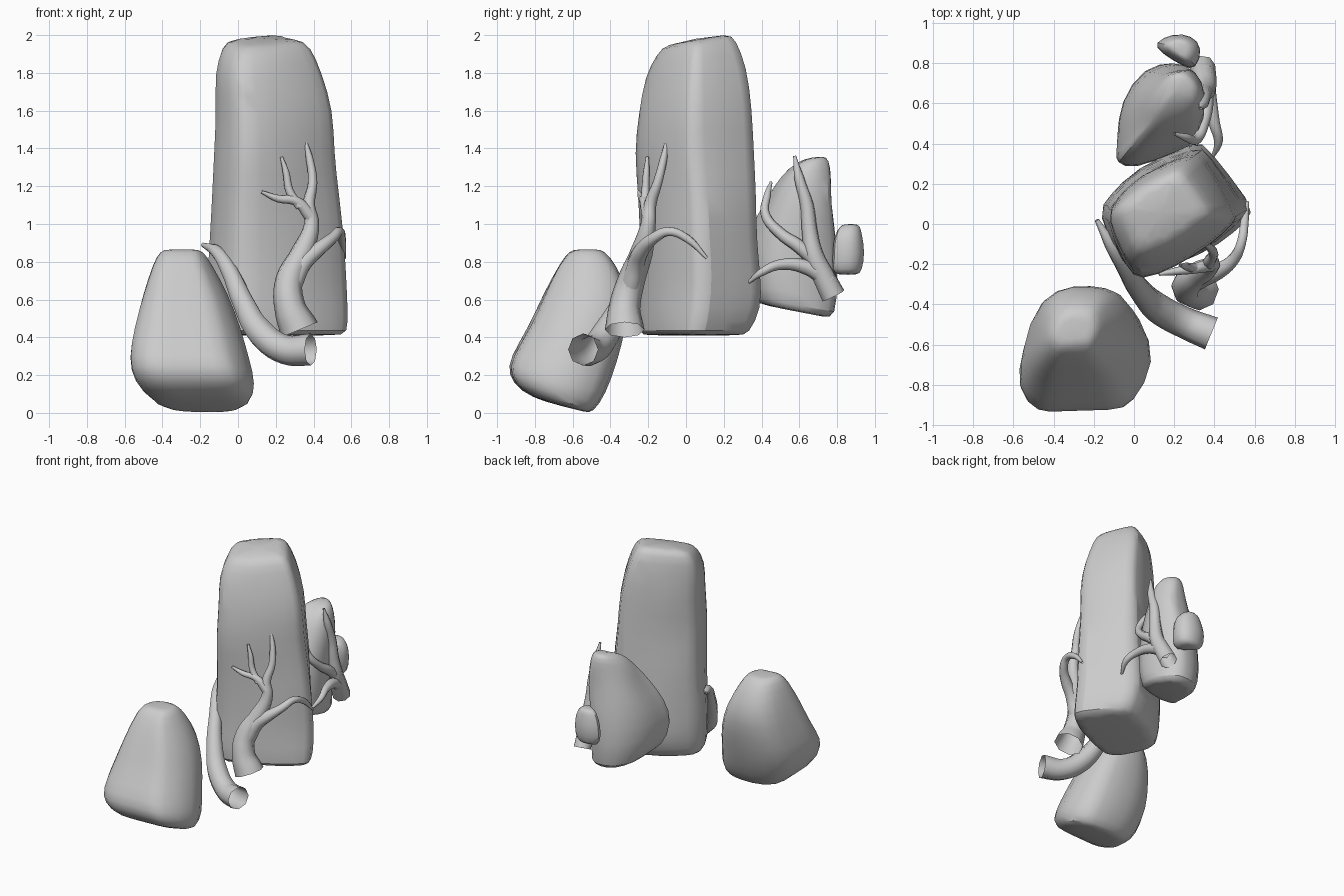
import bpy, bmesh, random
random.seed(4)


def finish(ob):
    bpy.ops.object.select_all(action='DESELECT')
    ob.select_set(True)
    bpy.context.view_layer.objects.active = ob


def rock(name, outline, levels, rough=0.01):
    """Loft a plan outline through levels (z, xmin, xmax, ymin, ymax, slope in y)."""
    n = len(outline)
    xs, ys = [p[0] for p in outline], [p[1] for p in outline]
    unit = [((x - min(xs)) / (max(xs) - min(xs)), (y - min(ys)) / (max(ys) - min(ys)))
            for x, y in outline]
    # push corners out to offset the shrinkage of the subdivision
    unit = [tuple(unit[i][k] * 1.36 - 0.18 * (unit[i - 1][k] + unit[(i + 1) % n][k])
                  for k in (0, 1)) for i in range(n)]
    bm = bmesh.new()
    rings = []
    for z, x0, x1, y0, y1, slope in levels:
        ring = []
        for u, v in unit:
            j = [random.uniform(-rough, rough) for _ in range(2)]
            ring.append(bm.verts.new((x0 + u * (x1 - x0) + j[0], y0 + v * (y1 - y0) + j[1],
                                      z + slope * (v - 0.5) * (y1 - y0))))
        rings.append(ring)
    for a, b in zip(rings, rings[1:]):
        for i in range(n):
            bm.faces.new((a[i], a[(i + 1) % n], b[(i + 1) % n], b[i]))
    bm.faces.new(rings[0])
    bm.faces.new(rings[-1])
    bmesh.ops.recalc_face_normals(bm, faces=bm.faces)
    me = bpy.data.meshes.new(name)
    bm.to_mesh(me)
    bm.free()
    ob = bpy.data.objects.new(name, me)
    bpy.context.collection.objects.link(ob)
    soften = ob.modifiers.new("soften", 'SUBSURF')
    soften.levels = soften.render_levels = 1
    finish(ob)
    bpy.ops.object.shade_smooth_by_angle(angle=1.2)


def root(name, *branches):
    """Open tapered tubes through (x, y, z, radius) points."""
    cu = bpy.data.curves.new(name, 'CURVE')
    cu.dimensions = '3D'
    cu.bevel_depth = 1
    cu.bevel_resolution = 2
    cu.resolution_u = 5
    for pts in branches:
        sp = cu.splines.new('BEZIER')
        sp.bezier_points.add(len(pts) - 1)
        for bp, (x, y, z, r) in zip(sp.bezier_points, pts):
            bp.co = (x, y, z)
            bp.radius = r
            bp.handle_left_type = bp.handle_right_type = 'AUTO'
    ob = bpy.data.objects.new(name, cu)
    bpy.context.collection.objects.link(ob)
    finish(ob)
    bpy.ops.object.convert(target='MESH')
    bpy.ops.object.shade_smooth()


# Tall central pillar
rock("tall_rock",
     [(-.17, .03), (-.12, .13), (.02, .26), (.3, .38), (.38, .34), (.56, .1),
      (.55, .02), (.41, -.11), (.22, -.21), (.03, -.27), (-.07, -.2)],
     [(.41, -.10, .52, -.21, .29, 0), (.415, -.15, .56, -.25, .335, 0),
      (.55, -.16, .56, -.255, .40, 0), (.72, -.16, .55, -.25, .39, 0),
      (.92, -.15, .545, -.235, .38, 0), (1.15, -.13, .53, -.245, .37, 0),
      (1.38, -.125, .49, -.28, .355, 0), (1.6, -.125, .485, -.25, .345, .05),
      (1.81, -.125, .42, -.21, .315, .1), (1.94, -.09, .37, -.15, .26, .18),
      (1.984, -.04, .32, -.10, .22, .18)], .013)

# Leaning boulder at the front left
rock("front_boulder",
     [(-.58, -.8), (-.55, -.6), (-.48, -.38), (-.28, -.3), (-.07, -.32), (.02, -.39),
      (.09, -.62), (-.02, -.87), (-.12, -.92), (-.35, -.93), (-.48, -.92)],
     [(.03, -.34, -.02, -.74, -.54, -.25), (.055, -.47, .075, -.87, -.49, -.3),
      (.15, -.56, .105, -.945, -.43, -.2), (.28, -.585, .07, -.93, -.37, -.05),
      (.45, -.55, .025, -.83, -.32, 0), (.63, -.50, -.05, -.75, -.305, 0),
      (.79, -.45, -.13, -.67, -.375, 0), (.86, -.41, -.18, -.61, -.44, 0),
      (.865, -.37, -.23, -.57, -.48, 0)])

# Rock behind the pillar
rock("back_rock",
     [(-.1, .34), (-.09, .44), (-.06, .6), (.05, .76), (.2, .79), (.28, .76),
      (.36, .6), (.33, .4), (.2, .34), (0, .27), (-.09, .29)],
     [(.54, .0, .30, .40, .74, -.2), (.55, -.05, .34, .33, .78, -.2),
      (.72, -.095, .355, .275, .785, -.1), (.93, -.06, .36, .31, .78, 0),
      (1.1, .01, .355, .40, .77, .05), (1.23, .07, .34, .46, .77, .15),
      (1.32, .12, .32, .54, .76, .2), (1.355, .17, .29, .63, .735, .1)], .018)

# Small stone at the very back
rock("small_stone",
     [(.11, .9), (.19, .94), (.28, .93), (.33, .87), (.3, .78), (.24, .79), (.14, .85)],
     [(.73, .16, .28, .80, .91, 0), (.75, .125, .325, .78, .93, 0),
      (.85, .11, .335, .78, .945, 0), (.94, .13, .325, .79, .93, 0),
      (.99, .16, .29, .82, .92, 0), (1.0, .19, .26, .84, .90, 0)], .003)

# Low root curling between boulder and pillar
root("low_root",
     [(.385, -.545, .335, .085), (.25, -.49, .335, .078), (.12, -.42, .425, .075),
      (.03, -.33, .58, .06), (-.04, -.22, .74, .047), (-.11, -.11, .85, .035),
      (-.185, .02, .89, .012)])

# Branching root climbing the pillar
root("climbing_root",
     [(.325, -.325, .44, .105), (.275, -.325, .56, .083), (.27, -.29, .70, .073),
      (.34, -.235, .85, .06), (.39, -.2, 1.0, .04), (.375, -.19, 1.1, .033),
      (.395, -.15, 1.22, .025), (.38, -.12, 1.34, .02), (.352, -.1, 1.45, .008)],
     [(.385, -.2, 1.04, .036), (.31, -.22, 1.12, .026), (.21, -.235, 1.135, .02),
      (.125, -.25, 1.17, .008)],
     [(.33, -.22, 1.09, .024), (.275, -.215, 1.17, .022), (.255, -.21, 1.27, .018),
      (.23, -.205, 1.355, .008)],
     [(.29, -.29, .68, .055), (.345, -.265, .79, .048), (.42, -.235, .86, .04),
      (.5, -.17, .925, .03), (.535, -.09, .96, .025), (.55, .01, .92, .022),
      (.565, .11, .82, .008)])

# Branching root on the back rock
root("back_root",
     [(.34, .78, .62, .065), (.35, .73, .72, .06), (.36, .68, .83, .052),
      (.355, .655, .96, .042), (.35, .64, 1.1, .036), (.345, .6, 1.24, .027),
      (.33, .575, 1.36, .008)],
     [(.35, .76, .7, .05), (.37, .64, .77, .04), (.40, .5, .785, .028),
      (.42, .41, .75, .022), (.39, .33, .69, .008)],
     [(.35, .73, .76, .04), (.36, .6, .88, .036), (.345, .5, .95, .03),
      (.31, .42, 1.05, .025), (.26, .43, 1.15, .02), (.2, .45, 1.22, .008)])
